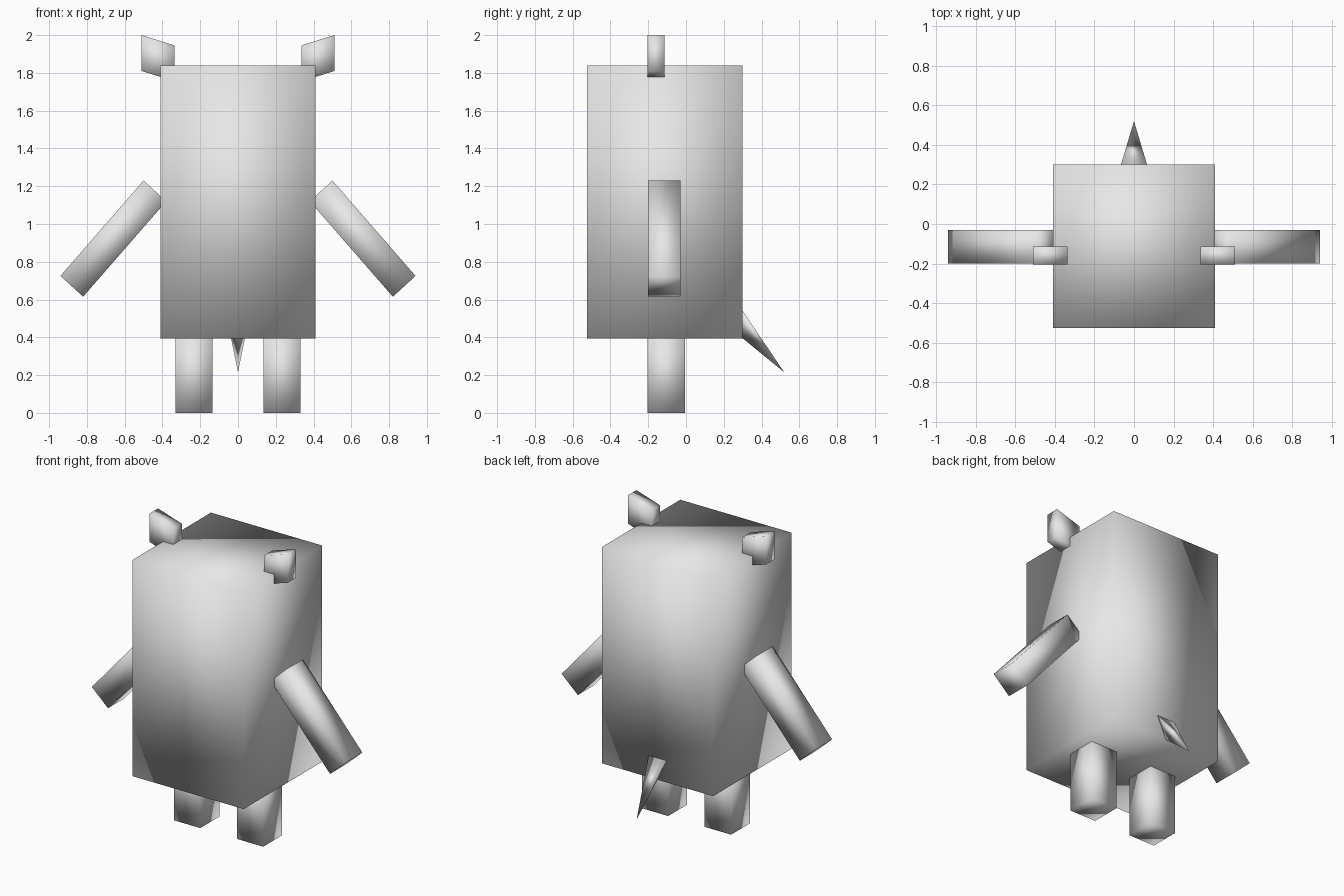
import bpy
import bmesh
from mathutils import Vector

cube = bpy.data.objects.get("Cube")
if cube:
    bpy.data.objects.remove(cube, do_unlink=True)

grey = bpy.data.materials.new("light_grey")
grey.use_nodes = True
colour = (0.8, 0.8, 0.8, 1)
grey.diffuse_color = colour
grey.node_tree.nodes["Principled BSDF"].inputs["Base Color"].default_value = colour


def finish(name, bm):
    """Turn a bmesh into a smooth shaded object."""
    bmesh.ops.recalc_face_normals(bm, faces=bm.faces)
    for face in bm.faces:
        face.smooth = True
    mesh = bpy.data.meshes.new(name)
    bm.to_mesh(mesh)
    bm.free()
    mesh.materials.append(grey)
    obj = bpy.data.objects.new(name, mesh)
    bpy.context.collection.objects.link(obj)
    return obj


def slab(name, outline, y0, y1, side=1):
    """Extrude an x-z outline from y0 to y1, mirrored when side is -1."""
    bm = bmesh.new()
    base = bm.faces.new([bm.verts.new((side * x, y0, z)) for x, z in outline])
    geom = bmesh.ops.extrude_face_region(bm, geom=[base])["geom"]
    moved = [v for v in geom if isinstance(v, bmesh.types.BMVert)]
    bmesh.ops.translate(bm, verts=moved, vec=(0, y1 - y0, 0))
    return finish(name, bm)


def rect(x0, x1, z0, z1):
    return [(x0, z0), (x1, z0), (x1, z1), (x0, z1)]


# Body block
slab("body", rect(-0.41, 0.41, 0.395, 1.84), -0.525, 0.30)

# Paired limbs and ears
arm = [(0.50, 1.23), (0.94, 0.725), (0.82, 0.615), (0.38, 1.12)]
ear = [(0.335, 1.945), (0.51, 2.0), (0.51, 1.81), (0.335, 1.755)]
for label, side in (("left", 1), ("right", -1)):
    slab(label + "_leg", rect(0.135, 0.33, 0, 0.42), -0.205, -0.005, side)
    slab(label + "_arm", arm, -0.2, -0.03, side)
    slab(label + "_ear", ear, -0.205, -0.115, side)

# Three-sided tail spike, its root sunk into the body
tip = Vector((0, 0.52, 0.215))
roots = [(-0.066, 0.30, 0.54), (0.066, 0.30, 0.54), (0, 0.30, 0.395)]
bm = bmesh.new()
ring = [bm.verts.new(tip + (Vector(p) - tip) * 1.1) for p in roots]
point = bm.verts.new(tip)
bm.faces.new(ring)
for i in range(3):
    bm.faces.new((ring[i], ring[(i + 1) % 3], point))
finish("tail", bm)
